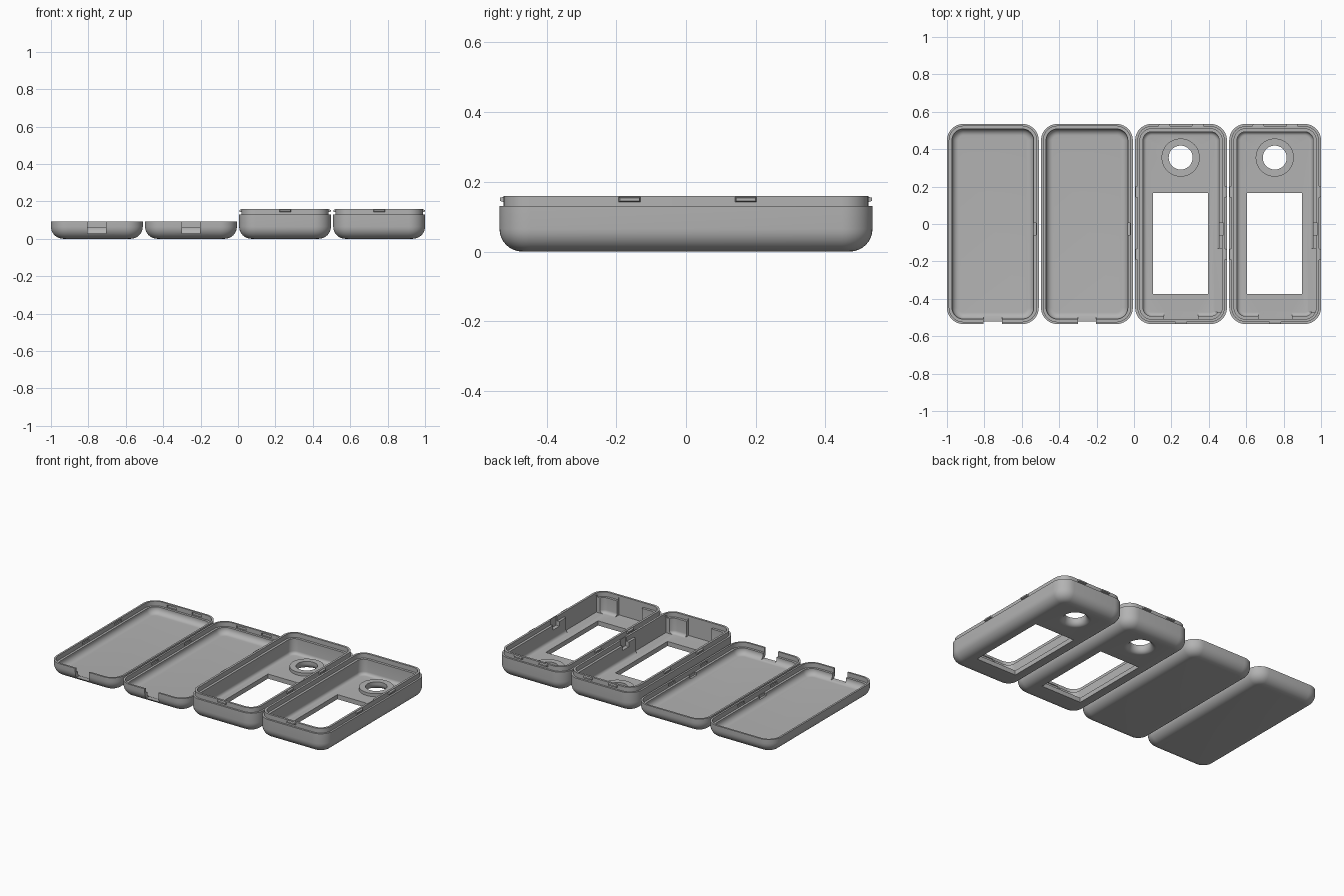
import bpy, bmesh, math

if "Cube" in bpy.data.objects:
    bpy.data.objects.remove(bpy.data.objects["Cube"])

HW, HD, CORNER, FILLET = 0.2455, 0.535, 0.088, 0.065   # half width, half depth, radii
LID_H, BODY_H, RIM_H = 0.092, 0.13, 0.16
STEP = 0.012                                           # snap rim inset

grey = bpy.data.materials.new("mid grey plastic")
grey.diffuse_color = (0.45, 0.45, 0.45, 1)
grey.use_nodes = True
grey.node_tree.nodes["Principled BSDF"].inputs["Base Color"].default_value = grey.diffuse_color


def make_object(name, bm):
    bmesh.ops.recalc_face_normals(bm, faces=bm.faces)
    mesh = bpy.data.meshes.new(name)
    bm.to_mesh(mesh)
    bm.free()
    mesh.materials.append(grey)
    ob = bpy.data.objects.new(name, mesh)
    bpy.context.collection.objects.link(ob)
    return ob


def ring(bm, cx, inset, z, steps=10):
    """Rounded rectangle outline, pulled in by inset."""
    r = max(CORNER - inset, 0.012)
    verts = []
    for k, (sx, sy) in enumerate([(1, 1), (-1, 1), (-1, -1), (1, -1)]):
        for i in range(steps + 1):
            a = math.pi / 2 * (k + i / steps)
            verts.append(bm.verts.new((cx + sx * (HW - inset - r) + r * math.cos(a),
                                       sy * (HD - inset - r) + r * math.sin(a), z)))
    return verts


def arc(inset, z, r, n=8):
    """Fillet from the flat floor up to the upright wall, as (inset, z)."""
    return [(inset + r * (1 - math.sin(t)), z + r * (1 - math.cos(t)))
            for t in [math.pi / 2 * i / n for i in range(n + 1)]]


def tray(name, cx, profile):
    """Skin a closed shell through outlines, from outer floor to inner floor."""
    bm = bmesh.new()
    rings = [ring(bm, cx, i, z) for i, z in profile]
    for a, b in zip(rings, rings[1:]):
        for j in range(len(a)):
            k = (j + 1) % len(a)
            bm.faces.new((a[j], a[k], b[k], b[j]))
    bm.faces.new(rings[0])
    bm.faces.new(rings[-1])
    return make_object(name, bm)


def box(x0, x1, y0, y1, z0, z1):
    bm = bmesh.new()
    bmesh.ops.create_cube(bm, size=1)
    for v in bm.verts:
        v.co = (x0 if v.co.x < 0 else x1, y0 if v.co.y < 0 else y1, z0 if v.co.z < 0 else z1)
    return make_object("cutter", bm)


def lathe(name, x, y, profile, n=48):
    """Turn a closed (radius, z) profile around a vertical axis."""
    bm = bmesh.new()
    loops = [[bm.verts.new((x + r * math.cos(2 * math.pi * i / n),
                            y + r * math.sin(2 * math.pi * i / n), z)) for r, z in profile]
             for i in range(n)]
    m = len(profile)
    for i in range(n):
        a, b = loops[i], loops[(i + 1) % n]
        for j in range(m - 1):
            bm.faces.new((a[j], b[j], b[j + 1], a[j + 1]))
    bm.faces.new([l[0] for l in loops])
    bm.faces.new([l[-1] for l in loops])
    return make_object(name, bm)


def boolean(ob, tool, operation='DIFFERENCE'):
    mod = ob.modifiers.new("cut", 'BOOLEAN')
    mod.operation, mod.object, mod.solver = operation, tool, 'EXACT'
    bpy.context.view_layer.objects.active = ob
    bpy.ops.object.modifier_apply(modifier=mod.name)
    bpy.data.objects.remove(tool)


def smooth(ob):
    bpy.ops.object.select_all(action='DESELECT')
    ob.select_set(True)
    bpy.context.view_layer.objects.active = ob
    bpy.ops.object.shade_smooth_by_angle(angle=math.radians(30))


# snap positions: point on the wall line and outward direction
SNAPS = [(s * HW, y, s, 0) for s in (-1, 1) for y in (-0.162, 0.172)]
SNAPS += [(x, HD, 0, 1) for x in (-0.09, 0.09)] + [(0, -HD, 0, -1)]


def snap_clip(cx, px, py, nx, ny):
    """Tapered nub on the outside of the snap rim."""
    bm = bmesh.new()
    loops = []
    for inset, half, z0, z1 in ((STEP + 0.004, 0.032, 0.141, 0.158), (0.001, 0.028, 0.145, 0.154)):
        loops.append([bm.verts.new((cx + px - nx * inset + ny * u, py - ny * inset + nx * u, z))
                      for u, z in ((-half, z0), (half, z0), (half, z1), (-half, z1))])
    a, b = loops
    bm.faces.new(a)
    bm.faces.new(b)
    for j in range(4):
        k = (j + 1) % 4
        bm.faces.new((a[j], a[k], b[k], b[j]))
    make_object("snap_clip", bm)


def lid(cx):
    outer = arc(0, 0, FILLET) + [(0, LID_H)]
    inner = [(STEP, LID_H), (STEP, LID_H - 0.03), (0.027, LID_H - 0.03)]
    ob = tray("back_lid", cx, outer + inner + arc(0.027, 0.022, 0.035)[::-1])
    # port notch in the front wall
    boolean(ob, box(cx - 0.049, cx + 0.049, -HD - 0.1, -HD + 0.045, 0.027, 0.2))
    # shallow relief in the right ledge
    boolean(ob, box(cx + HW - 0.04, cx + HW - 0.016, -0.06, 0.005, 0.045, 0.07))
    # snap slots inside the lip
    for px, py, nx, ny in SNAPS[:-1]:
        x, y = cx + px - nx * 0.012, py - ny * 0.012
        hx, hy = (0.007, 0.034) if nx else (0.034, 0.007)
        boolean(ob, box(x - hx, x + hx, y - hy, y + hy, 0.066, 0.082))
    smooth(ob)


def body(cx):
    outer = arc(0, 0, FILLET) + [(0, BODY_H), (STEP, BODY_H), (STEP, RIM_H)]
    inner = [(0.026, RIM_H), (0.026, BODY_H), (0.042, BODY_H)]
    ob = tray("front_shell", cx, outer + inner + arc(0.042, 0.03, 0.02, 5)[::-1])
    # raised collar around the round opening
    boolean(ob, lathe("collar", cx - 0.002, 0.355, [(0.102, 0.02), (0.102, 0.05)]), 'UNION')
    # round opening, flared towards the outer face
    flare = [(0.096, -0.01)] + [(0.064 + 0.032 * (1 - math.sin(t)), 0.034 * (1 - math.cos(t)))
                                for t in [math.pi / 2 * i / 8 for i in range(9)]] + [(0.064, 0.1)]
    boolean(ob, lathe("cutter", cx - 0.002, 0.355, flare))
    # screen window
    boolean(ob, box(cx - 0.15, cx + 0.145, -0.375, 0.165, -0.1, 0.1))
    # inner wall reliefs: right side, small button pocket, front port
    boolean(ob, box(cx + HW - 0.07, cx + HW - 0.022, -0.47, -0.13, 0.03, 0.145))
    boolean(ob, box(cx + HW - 0.06, cx + HW - 0.018, -0.06, 0.005, 0.10, 0.2))
    boolean(ob, box(cx - 0.09, cx + 0.09, -HD + 0.02, -HD + 0.07, 0.03, 0.145))
    smooth(ob)
    for s in SNAPS:
        snap_clip(cx, *s)


for x in (-0.7545, -0.2515):
    lid(x)
for x in (0.2515, 0.7545):
    body(x)
